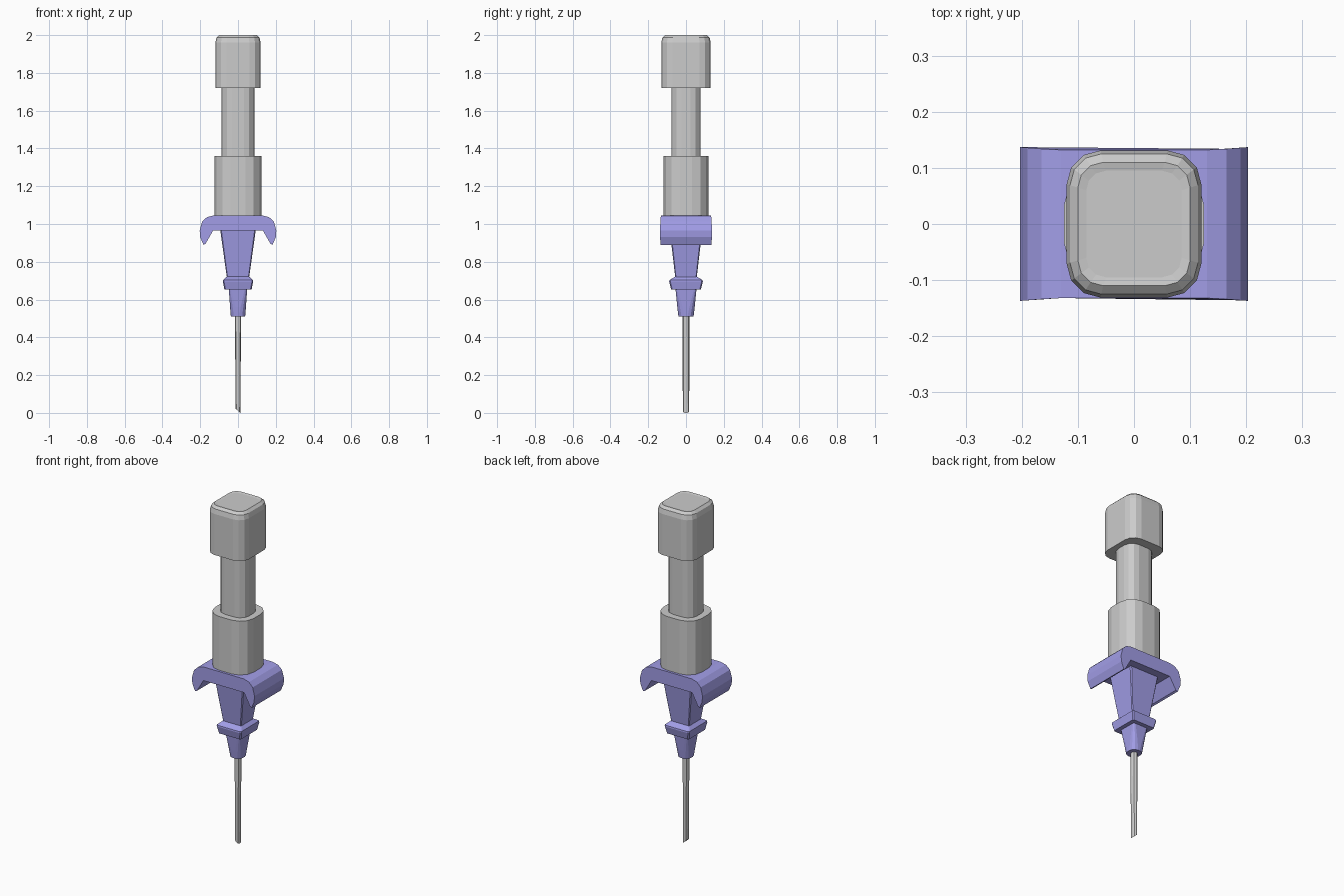
import bpy, bmesh, math

if "Cube" in bpy.data.objects:
    bpy.data.objects.remove(bpy.data.objects["Cube"])

purple = bpy.data.materials.new("purple_plastic")
purple.diffuse_color = (0.36, 0.34, 0.80, 1)
purple.use_nodes = True
purple.node_tree.nodes["Principled BSDF"].inputs["Base Color"].default_value = purple.diffuse_color


def make_object(name, bm, mat=None):
    bmesh.ops.recalc_face_normals(bm, faces=bm.faces)
    me = bpy.data.meshes.new(name)
    bm.to_mesh(me)
    bm.free()
    ob = bpy.data.objects.new(name, me)
    bpy.context.collection.objects.link(ob)
    if mat:
        me.materials.append(mat)
    return ob


def rounded_rect(rx, ry, r, segs):
    """Outline of a rectangle with rounded corners, counter-clockwise."""
    pts = []
    for q, (sx, sy) in enumerate(((1, 1), (-1, 1), (-1, -1), (1, -1))):
        for i in range(segs + 1):
            a = math.pi / 2 * (q + i / segs)
            pts.append((sx * (rx - r) + r * math.cos(a),
                        sy * (ry - r) + r * math.sin(a)))
    return pts


def loft(name, rings, segs=3, mat=None):
    """Skin a stack of (half_x, half_y, z, corner_radius) sections."""
    bm = bmesh.new()
    loops = [[bm.verts.new((x, y, z)) for x, y in rounded_rect(rx, ry, r, segs)]
             for rx, ry, z, r in rings]
    n = len(loops[0])
    for a, b in zip(loops, loops[1:]):
        for i in range(n):
            j = (i + 1) % n
            bm.faces.new((a[i], a[j], b[j], b[i]))
    bm.faces.new(loops[0][::-1])
    bm.faces.new(loops[-1])
    return make_object(name, bm, mat)


# Plunger cap with softened top edge
loft("plunger_cap", [
    (0.120, 0.131, 1.72, 0.060),
    (0.120, 0.131, 1.96, 0.060),
    (0.114, 0.125, 1.987, 0.056),
    (0.100, 0.110, 2.00, 0.045),
    (0.085, 0.095, 1.997, 0.035)])

# Plunger rod, running down into the barrel
loft("plunger_rod", [(0.087, 0.078, 1.30, 0.055), (0.087, 0.078, 1.74, 0.055)])

# Barrel
loft("barrel", [(0.125, 0.118, 1.03, 0.085), (0.125, 0.118, 1.36, 0.085)])

# Finger flange: mirrored front profile, extruded along y with flared ends
half = [(0.13, 1.045), (0.165, 1.036), (0.19, 1.012), (0.203, 0.965),
        (0.200, 0.93), (0.183, 0.89), (0.172, 0.895), (0.132, 0.965)]
profile = half + [(-x, z) for x, z in reversed(half)]
bm = bmesh.new()
front, back = [[bm.verts.new((x, s * (0.132 if abs(x) < 0.14 else 0.132 + (abs(x) - 0.14) * 0.08), z))
                for x, z in profile] for s in (-1, 1)]
n = len(profile)
for i in range(n):
    j = (i + 1) % n
    bm.faces.new((front[i], front[j], back[j], back[i]))
for side in (front, back):
    bm.faces.new(side)
make_object("finger_flange", bm, purple)

# Tapered hub
loft("hub", [(0.058, 0.056, 0.71, 0.004), (0.095, 0.087, 0.975, 0.006)], 1, purple)

# Collar
loft("collar", [
    (0.072, 0.079, 0.653, 0.006),
    (0.080, 0.089, 0.695, 0.006),
    (0.079, 0.088, 0.703, 0.006),
    (0.058, 0.056, 0.722, 0.004)], 1, purple)

# Nozzle: squarish at the collar, round at the needle
loft("nozzle", [
    (0.038, 0.040, 0.51, 0.032),
    (0.042, 0.046, 0.56, 0.028),
    (0.049, 0.056, 0.66, 0.012)], 3, purple)

# Needle with a slanted tip
needle = loft("needle", [(0.012, 0.017, 0.0, 0.010), (0.017, 0.018, 0.53, 0.015)], 2)
for v in needle.data.vertices:
    if v.co.z < 0.1:
        v.co.z = (0.012 - v.co.x) * 0.9
